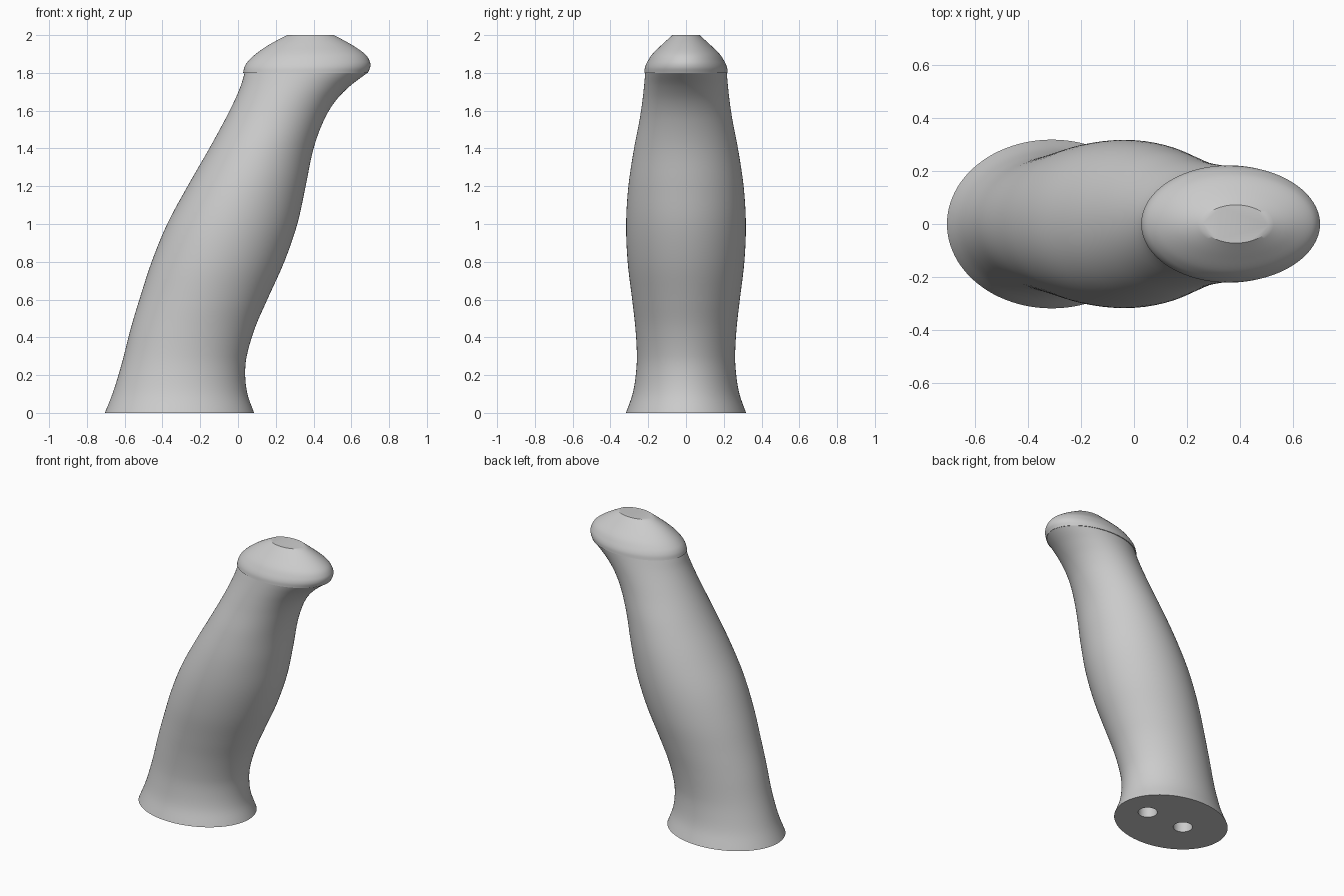
import bpy
import bmesh
import math
from mathutils import Matrix

if "Cube" in bpy.data.objects:
    bpy.data.objects.remove(bpy.data.objects["Cube"], do_unlink=True)

SIDES = 96
STEPS = 5

grey = bpy.data.materials.new("plain_grey")
grey.use_nodes = True
GREY = (0.6, 0.6, 0.6, 1)
grey.diffuse_color = GREY
grey.node_tree.nodes["Principled BSDF"].inputs["Base Color"].default_value = GREY

# Elliptical sections: height, rear edge x, finger edge x, half width
GRIP = [
    (0.0, -0.705, 0.085, 0.318), (0.1, -0.665, 0.05, 0.283),
    (0.2, -0.633, 0.038, 0.266), (0.3, -0.605, 0.046, 0.26),
    (0.45, -0.567, 0.09, 0.268), (0.6, -0.522, 0.155, 0.285),
    (0.8, -0.457, 0.245, 0.309), (1.0, -0.375, 0.314, 0.317),
    (1.2, -0.267, 0.358, 0.305), (1.4, -0.152, 0.4, 0.275),
    (1.55, -0.07, 0.455, 0.246), (1.65, -0.02, 0.515, 0.231),
    (1.73, 0.014, 0.592, 0.222), (1.8, 0.035, 0.685, 0.216),
]
CAP = [
    (1.8, 0.027, 0.687, 0.221), (1.83, 0.034, 0.7, 0.217),
    (1.86, 0.052, 0.698, 0.204), (1.9, 0.094, 0.672, 0.178),
    (1.95, 0.166, 0.6, 0.127), (2.0, 0.26, 0.508, 0.072),
]


def spline(rows):
    """Smooth Catmull-Rom interpolation through the section rows."""
    out = []
    for i in range(len(rows) - 1):
        b, c = rows[i], rows[i + 1]
        a = rows[i - 1] if i else [2 * p - q for p, q in zip(b, c)]
        d = rows[i + 2] if i + 2 < len(rows) else [2 * q - p for p, q in zip(b, c)]
        for k in range(STEPS):
            t = k / STEPS
            z = b[0] + (c[0] - b[0]) * t
            row = [z]
            for j in range(1, 4):
                h = c[0] - b[0]
                m0 = (c[j] - a[j]) / (c[0] - a[0]) * h
                m1 = (d[j] - b[j]) / (d[0] - b[0]) * h
                t2, t3 = t * t, t * t * t
                row.append((2 * t3 - 3 * t2 + 1) * b[j] + (t3 - 2 * t2 + t) * m0
                           + (3 * t2 - 2 * t3) * c[j] + (t3 - t2) * m1)
            out.append(row)
    return out + [rows[-1]]


def to_object(name, bm):
    bmesh.ops.recalc_face_normals(bm, faces=bm.faces[:])
    mesh = bpy.data.meshes.new(name)
    bm.to_mesh(mesh)
    bm.free()
    mesh.materials.append(grey)
    obj = bpy.data.objects.new(name, mesh)
    bpy.context.collection.objects.link(obj)
    return obj


def loft(name, rows):
    bm = bmesh.new()
    rings = []
    for z, x0, x1, half in spline(rows):
        ring = []
        for i in range(SIDES):
            a = math.tau * i / SIDES
            x = (x0 + x1) / 2 + (x1 - x0) / 2 * math.cos(a)
            ring.append(bm.verts.new((x, half * math.sin(a), z)))
        rings.append(ring)
    for low, high in zip(rings, rings[1:]):
        for i in range(SIDES):
            j = (i + 1) % SIDES
            bm.faces.new((low[i], low[j], high[j], high[i]))
    bm.faces.new(rings[0][::-1])
    bm.faces.new(rings[-1])
    return to_object(name, bm)


def smooth(obj):
    mesh = obj.data
    mesh.polygons.foreach_set("use_smooth", [True] * len(mesh.polygons))
    mesh.set_sharp_from_angle(angle=math.radians(35))


grip = loft("grip", GRIP)
cap = loft("end_cap", CAP)

# Two mounting holes in the base
bm = bmesh.new()
for x in (-0.115, -0.41):
    bmesh.ops.create_cone(bm, cap_ends=True, segments=32, radius1=0.062,
                          radius2=0.062, depth=0.8,
                          matrix=Matrix.Translation((x, 0, 0)))
cutter = to_object("hole_cutter", bm)
cutter.hide_render = True

cut = grip.modifiers.new("mounting_holes", "BOOLEAN")
cut.operation = "DIFFERENCE"
cut.solver = "EXACT"
cut.object = cutter
bpy.context.view_layer.objects.active = grip
grip.select_set(True)
bpy.ops.object.modifier_apply(modifier=cut.name)
bpy.data.objects.remove(cutter, do_unlink=True)

for part in (grip, cap):
    smooth(part)
